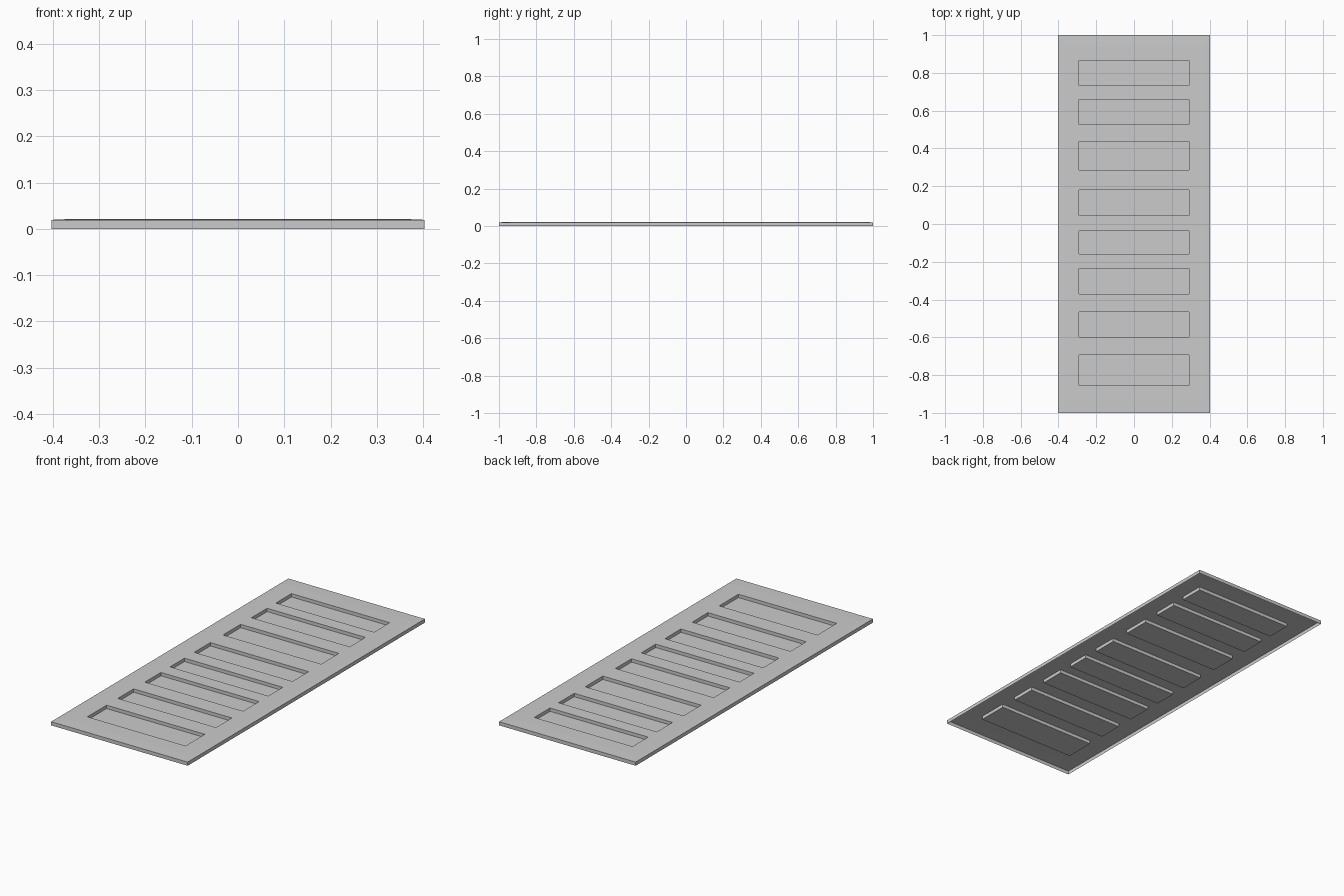
import bpy
import bmesh

if "Cube" in bpy.data.objects:
    bpy.data.objects.remove(bpy.data.objects["Cube"])

HALF_X, HALF_Y = 0.403, 1.0
EDGE_Z, TOP_Z, FLOOR_Z = 0.0195, 0.021, 0.003
SLOT_X = 0.29
SLOTS = [(-0.856, -0.694), (-0.599, -0.466), (-0.371, -0.236), (-0.159, -0.037),
         (0.045, 0.181), (0.287, 0.436), (0.528, 0.66), (0.733, 0.865)]

xs = [-HALF_X, -0.37, -SLOT_X, SLOT_X, 0.37, HALF_X]
ys = sorted([-HALF_Y, -0.94, 0.94, HALF_Y] + [y for s in SLOTS for y in s])


def top_height(x, y):
    on_rim = abs(x) == HALF_X or abs(y) == HALF_Y
    return EDGE_Z if on_rim else TOP_Z


bm = bmesh.new()

# Top sheet, very slightly raised inside the rim
grid = [[bm.verts.new((x, y, top_height(x, y))) for x in xs] for y in ys]
pockets = []
for j in range(len(ys) - 1):
    for i in range(len(xs) - 1):
        face = bm.faces.new((grid[j][i], grid[j][i + 1],
                             grid[j + 1][i + 1], grid[j + 1][i]))
        if i == 2 and (ys[j], ys[j + 1]) in SLOTS:
            pockets.append(face)

# Outer skirt down to the ground, open underneath
rim = [e for e in bm.edges if e.is_boundary]
skirt = bmesh.ops.extrude_edge_only(bm, edges=rim)
for v in skirt["geom"]:
    if isinstance(v, bmesh.types.BMVert):
        v.co.z = 0.0

# Eight sunken pockets
floors = bmesh.ops.extrude_discrete_faces(bm, faces=pockets)["faces"]
for face in floors:
    for v in face.verts:
        v.co.z = FLOOR_Z

# Weld pocket walls to the sheet and orient everything upward
bmesh.ops.remove_doubles(bm, verts=bm.verts[:], dist=0.0001)
bmesh.ops.recalc_face_normals(bm, faces=bm.faces[:])
bm.normal_update()
if sum(f.normal.z * f.calc_area() for f in bm.faces) < 0:
    bmesh.ops.reverse_faces(bm, faces=bm.faces[:])

mesh = bpy.data.meshes.new("slotted_panel")
bm.to_mesh(mesh)
bm.free()
panel = bpy.data.objects.new("slotted_panel", mesh)
bpy.context.collection.objects.link(panel)
